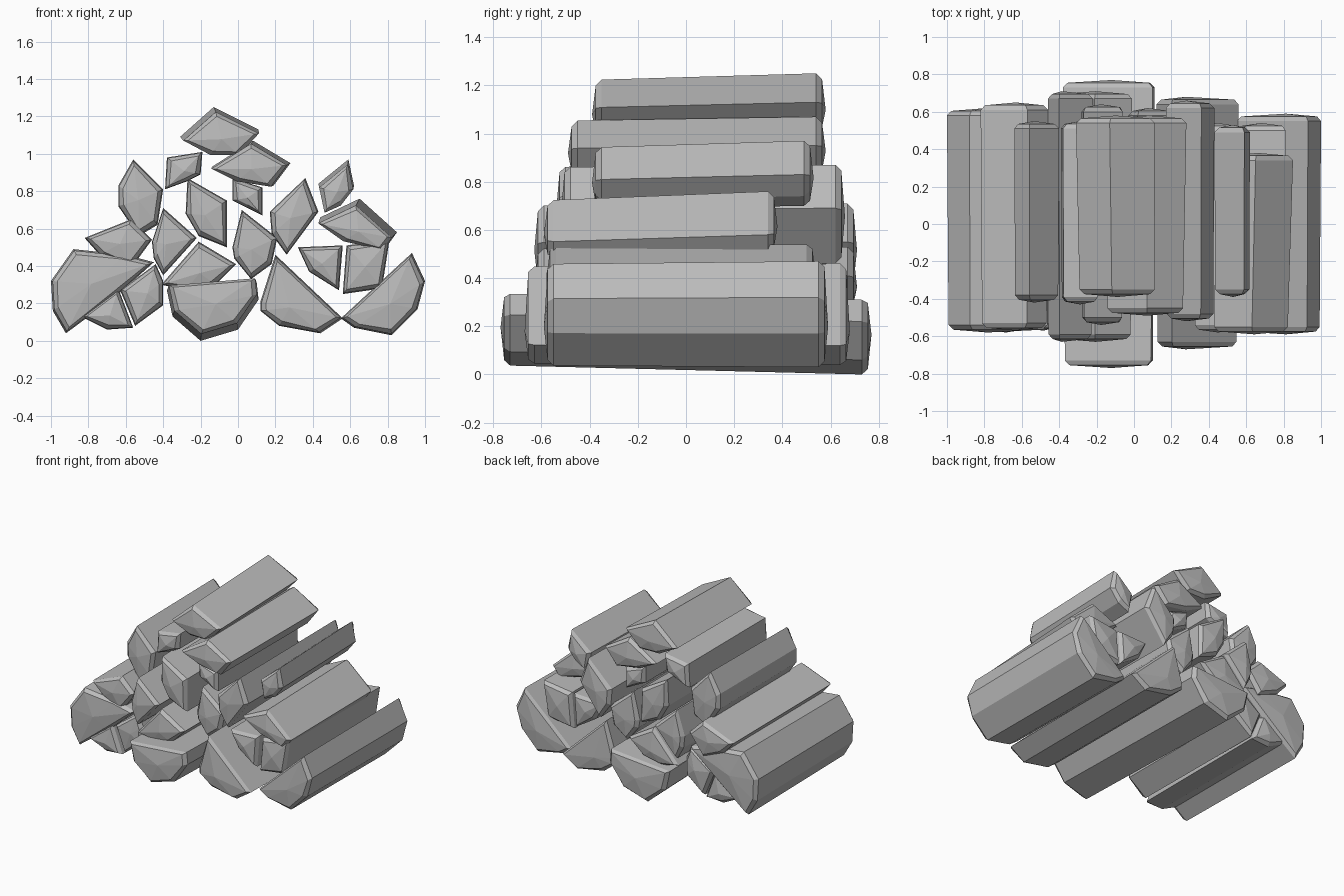
import bpy
import bmesh
from mathutils import Vector

cube = bpy.data.objects.get("Cube")
if cube:
    bpy.data.objects.remove(cube, do_unlink=True)

# One plain grey for the whole stack
GREY = (0.5, 0.5, 0.5, 1.0)
wood = bpy.data.materials.new("plain_grey_wood")
wood.use_nodes = True
wood.diffuse_color = GREY
wood.node_tree.nodes["Principled BSDF"].inputs["Base Color"].default_value = GREY

CHAMFER = 0.025   # length of the chamfer at each end
BULGE = 0.015     # how far the middle of a cut end stands out
FRONT_SIZE = 0.96  # the front end is slightly slimmer than the rear


def split_log(name, front, rear, *outline, lean=(0, 0)):
    """Split log along y: outline, lean and end positions in hundredths.

    The lean moves the front end relative to the rear end."""
    points = [Vector((x, z)) / 100 for x, z in outline]
    middle = sum(points, Vector((0, 0))) / len(points)
    shift = Vector(lean) / 100
    y_front, y_rear = front / 100, rear / 100
    bm = bmesh.new()

    def ring(y, size, offset):
        verts = []
        for p in points:
            arm = p - middle
            inset = 0 if size[1] == 0 else min(size[1] / arm.length, 0.3)
            q = middle + offset + arm * (size[0] - inset)
            verts.append(bm.verts.new((q.x, y, q.y)))
        return verts

    still = Vector((0, 0))
    rings = [
        ring(y_front + BULGE, (FRONT_SIZE, CHAMFER), shift),
        ring(y_front + BULGE + CHAMFER, (FRONT_SIZE, 0), shift),
        ring(y_rear - BULGE - CHAMFER, (1, 0), still),
        ring(y_rear - BULGE, (1, CHAMFER), still),
    ]
    count = len(points)
    for a, b in zip(rings, rings[1:]):
        for i in range(count):
            j = (i + 1) % count
            bm.faces.new((a[i], a[j], b[j], b[i]))

    # Faceted cut ends meeting at a raised middle
    for verts, y, offset in ((rings[0], y_front, shift), (rings[-1], y_rear, still)):
        c = middle + offset
        tip = bm.verts.new((c.x, y, c.y))
        for i in range(count):
            bm.faces.new((verts[i], verts[(i + 1) % count], tip))

    bmesh.ops.recalc_face_normals(bm, faces=bm.faces)
    mesh = bpy.data.meshes.new(name)
    bm.to_mesh(mesh)
    bm.free()
    mesh.materials.append(wood)
    obj = bpy.data.objects.new(name, mesh)
    bpy.context.collection.objects.link(obj)
    return obj


# Top of the pile
split_log("top_log", -39, 58,
          (-31, 109), (-13, 125), (11, 113), (0, 101), (-16, 101), lean=(1, -2))
split_log("upper_middle_log", -49, 58,
          (-14, 93), (8, 107), (28, 95), (19, 83), (0, 86), lean=(-1, -1))
split_log("upper_small_log", -43, 55,
          (-38, 98), (-19, 101), (-20, 89), (-28, 85), (-39, 81))

# Upper row
split_log("upper_right_log", -42, 55,
          (-64, 83), (-56, 97), (-40, 81), (-43, 62), (-53, 56), (-64, 72))
split_log("upper_centre_right_log", -54, 64,
          (-27, 87), (-6, 75), (-6, 50), (-21, 56), (-28, 68))
split_log("upper_centre_left_log", -45, 55,
          (-3, 87), (13, 82), (13, 67), (5, 71), (-3, 75))
split_log("upper_left_log", -52, 66,
          (17, 69), (36, 87), (43, 69), (26, 46), (18, 57))
split_log("upper_left_small_log", -39, 53,
          (43, 84), (59, 97), (62, 83), (55, 74), (46, 70), lean=(0, -2))

# Middle row
split_log("middle_right_log", -57, 65,
          (-82, 55), (-57, 65), (-46, 54), (-57, 39), (-74, 46))
split_log("middle_split_log_upper", -63, 71,
          (-46, 53), (-40, 71), (-22, 55), (-40, 35), (-45, 44))
split_log("middle_split_log_lower", -63, 71,
          (-41, 30), (-21, 53), (-1, 41), (-12, 30), (-28, 27))
split_log("middle_centre_log", -48, 62,
          (-3, 50), (2, 70), (21, 55), (18, 41), (7, 33), (-2, 44))
split_log("middle_left_log", -59, 38,
          (44, 66), (65, 76), (85, 58), (80, 51), (58, 56), lean=(-2, -3))
split_log("middle_left_split_inner", -58, 54,
          (32, 50), (56, 51), (54, 27), (38, 37))
split_log("middle_left_split_outer", -58, 54,
          (58, 51), (81, 54), (77, 28), (56, 25))

# Bottom row
split_log("bottom_right_log", -58, 62,
          (-100, 32), (-88, 49), (-60, 46), (-45, 42), (-65, 24), (-92, 4), (-99, 16))
split_log("bottom_right_split_outer", -58, 60,
          (-84, 13), (-64, 28), (-56, 7), (-70, 6))
split_log("bottom_right_split_inner", -57, 60,
          (-63, 27), (-44, 41), (-40, 32), (-40, 19), (-55, 8))
split_log("bottom_centre_log", -77, 77,
          (-38, 27), (10, 31), (11, 22), (0, 6), (-20, 0), (-35, 13), lean=(0, 3))
split_log("bottom_centre_left_log", -67, 68,
          (12, 21), (20, 46), (56, 12), (44, 4), (22, 8), (12, 16))
split_log("bottom_left_log", -59, 59,
          (55, 12), (93, 47), (100, 32), (96, 17), (82, 3), (62, 7))
